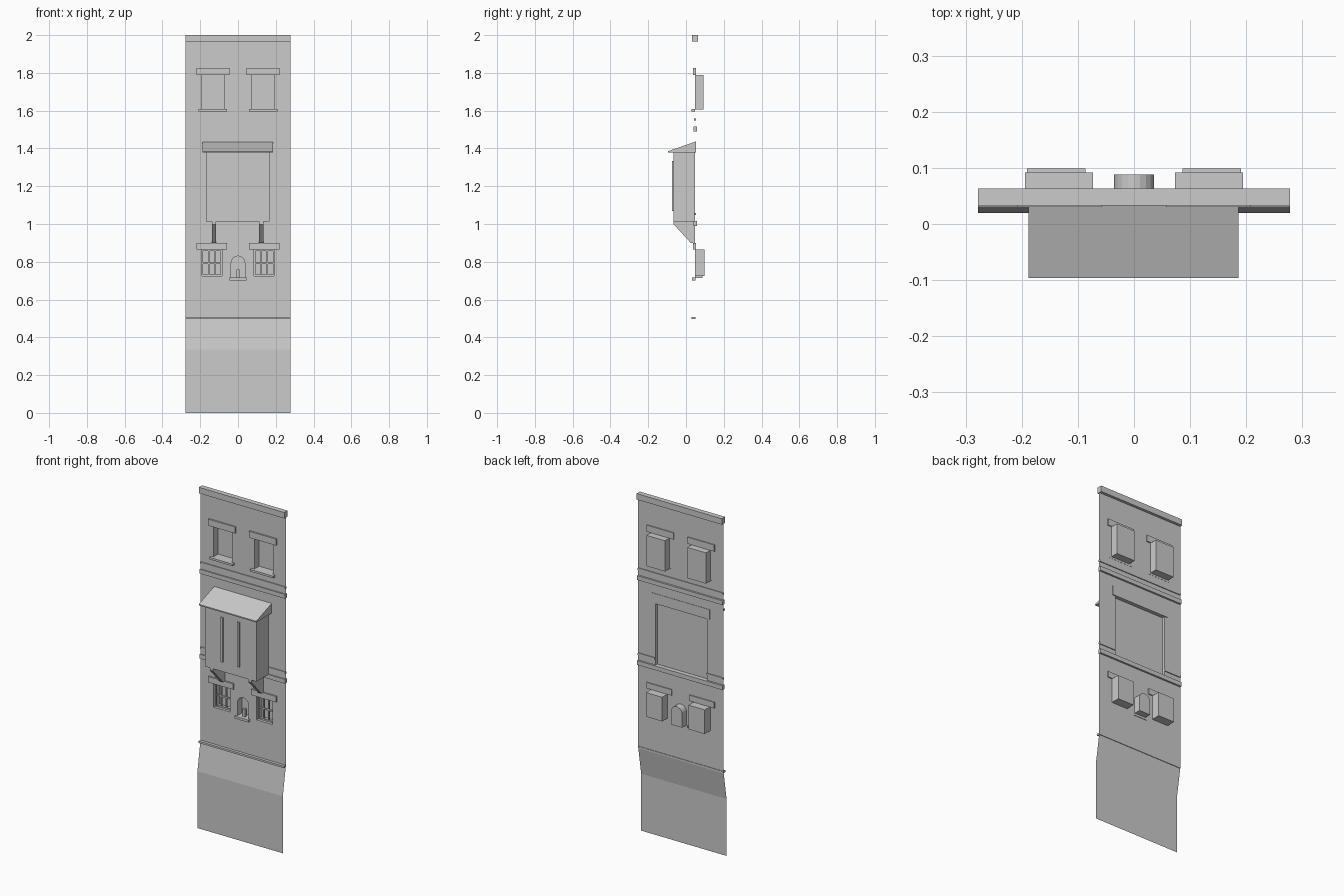
import bpy, bmesh, math
from mathutils import Vector

if "Cube" in bpy.data.objects:
    bpy.data.objects.remove(bpy.data.objects["Cube"])

W = 0.278      # half width of the facade
WALL = 0.047   # y of the wall plane


def finish(name, bm, recalc=True):
    if recalc:
        bmesh.ops.recalc_face_normals(bm, faces=bm.faces)
    me = bpy.data.meshes.new(name)
    bm.to_mesh(me)
    bm.free()
    ob = bpy.data.objects.new(name, me)
    bpy.context.collection.objects.link(ob)
    return ob


def box(name, x0, x1, y0, y1, z0, z1):
    bm = bmesh.new()
    bmesh.ops.create_cube(bm, size=1)
    for v in bm.verts:
        v.co = Vector(((x0 + x1) / 2 + v.co.x * (x1 - x0),
                       (y0 + y1) / 2 + v.co.y * (y1 - y0),
                       (z0 + z1) / 2 + v.co.z * (z1 - z0)))
    return finish(name, bm)


def prism(name, profile, x0, x1):
    """Extrude a (y, z) profile along x."""
    bm = bmesh.new()
    f = bm.faces.new([bm.verts.new((x0, y, z)) for y, z in profile])
    r = bmesh.ops.extrude_face_region(bm, geom=[f])
    for v in r["geom"]:
        if isinstance(v, bmesh.types.BMVert):
            v.co.x = x1
    return finish(name, bm)


def rect(x0, x1, z0, z1):
    return [(x0, z0), (x1, z0), (x1, z1), (x0, z1)]


def arch(half, z0, z1, n=10):
    spring = z1 - half
    return [(-half, z0), (half, z0)] + [
        (half * math.cos(math.pi * i / n), spring + half * math.sin(math.pi * i / n))
        for i in range(n + 1)]


def pocket(name, pts, y_end):
    """Walls from the facade plane to y_end, closed by a cap there."""
    bm = bmesh.new()
    a = [bm.verts.new((x, WALL, z)) for x, z in pts]
    b = [bm.verts.new((x, y_end, z)) for x, z in pts]
    for i in range(len(pts)):
        j = (i + 1) % len(pts)
        bm.faces.new((a[i], a[j], b[j], b[i]))
    bm.faces.new(b)
    ob = finish(name, bm)
    if y_end > WALL:
        ob.data.flip_normals()
    return ob


# openings
upper = {s: rect(*sorted((s * 0.073, s * 0.194)), 1.607, 1.788) for s in (-1, 1)}
lower = {s: rect(*sorted((s * 0.086, s * 0.191)), 0.724, 0.866) for s in (-1, 1)}
niche = arch(0.036, 0.715, 0.83)
bay = rect(-0.17, 0.166, 1.013, 1.38)

# wall sheet with openings
bm = bmesh.new()
for loop in [rect(-W, W, 0.5, 1.985), niche, bay, *upper.values(), *lower.values()]:
    vs = [bm.verts.new((x, WALL, z)) for x, z in loop]
    for i in range(len(vs)):
        if (vs[i].co - vs[i - 1].co).length > 1e-6:
            bm.edges.new((vs[i - 1], vs[i]))
bmesh.ops.triangle_fill(bm, use_beauty=True, edges=bm.edges[:], normal=(0, -1, 0))
for f in bm.faces:
    f.normal_update()
    if f.normal.y > 0:
        f.normal_flip()
finish("wall", bm, False)

# sloping base sheet
bm = bmesh.new()
rows = [[bm.verts.new((x, y, z)) for x in (-W, W)]
        for y, z in ((0.02, 0), (0.02, 0.335), (WALL, 0.5))]
for p, q in zip(rows, rows[1:]):
    bm.faces.new((p[0], p[1], q[1], q[0]))
finish("base", bm, False)

# full width mouldings
for name, y0, y1, z0, z1 in (
        ("cornice", 0.033, 0.063, 1.965, 2.0),
        ("upper_thin_course", 0.042, 0.052, 1.547, 1.558),
        ("upper_course", 0.040, 0.058, 1.49, 1.515),
        ("middle_course", 0.040, 0.058, 0.99, 1.015),
        ("base_course", 0.030, 0.050, 0.497, 0.508)):
    box(name, -W, W, y0, y1, z0, z1)

# windows, lintels, sills, brackets on both sides
for s, side in ((-1, "left"), (1, "right")):
    def sbox(name, a, b, *rest):
        return box(f"{side}_{name}", *sorted((s * a, s * b)), *rest)

    pocket(side + "_upper_window", upper[s], 0.092)
    pocket(side + "_lower_window", lower[s], 0.099)
    sbox("upper_lintel", 0.045, 0.221, 0.038, 0.053, 1.788, 1.826)
    sbox("lower_lintel", 0.058, 0.221, 0.038, 0.053, 0.866, 0.9)
    sbox("upper_sill", 0.057, 0.208, 0.030, 0.048, 1.596, 1.608)
    sbox("middle_thin_course", 0.17, W, 0.042, 0.052, 1.047, 1.058)
    # window grille
    for i in range(4):
        x = 0.0885 + i * 0.1 / 3
        sbox("grille_upright", x - 0.003, x + 0.003, 0.062, 0.072, 0.724, 0.866)
    for z in (0.728, 0.793, 0.862):
        sbox("grille_crossbar", 0.086, 0.191, 0.063, 0.071, z - 0.004, z + 0.004)
    c = s * 0.125 - 0.002
    prism(side + "_bracket", [(-0.065, 1.014), (-0.065, 0.998), (0.025, 0.9),
                              (WALL, 0.9), (WALL, 1.014)], c - 0.011, c + 0.011)

# niche with sill and small figure
pocket("niche", niche, 0.088)
box("niche_sill", -0.046, 0.044, 0.033, 0.05, 0.702, 0.716)
box("niche_figure", -0.009, 0.007, 0.055, 0.07, 0.715, 0.76)

# projecting bay: shell, back panel, mullions, roof
pocket("bay_body", bay, -0.066)
box("bay_back_panel", -0.169, 0.165, 0.026, 0.03, 1.014, 1.379)
for x in (-0.056, 0.051):
    box("bay_mullion", x - 0.007, x + 0.007, -0.073, -0.065, 1.07, 1.333)
prism("bay_roof", [(-0.096, 1.378), (-0.096, 1.385), (0.052, 1.437), (0.052, 1.378)],
      -0.188, 0.186)
